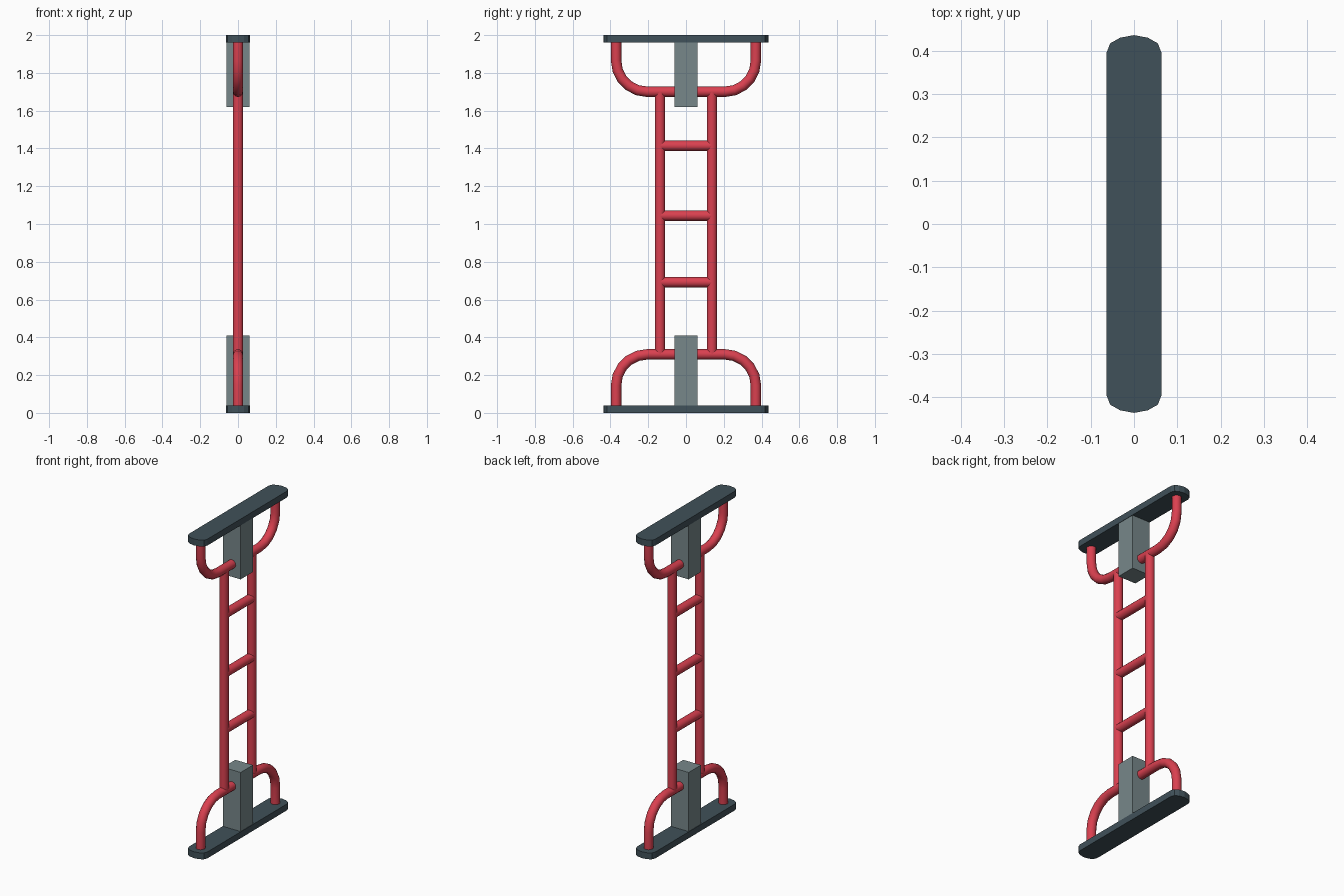
import bpy, bmesh, math
from mathutils import Vector

if "Cube" in bpy.data.objects:
    bpy.data.objects.remove(bpy.data.objects["Cube"])


def material(name, rgb):
    m = bpy.data.materials.new(name)
    m.diffuse_color = (*rgb, 1)
    m.use_nodes = True
    m.node_tree.nodes["Principled BSDF"].inputs["Base Color"].default_value = m.diffuse_color
    return m


RED = material("red_paint", (0.70, 0.052, 0.080))
DARK = material("dark_slate", (0.051, 0.082, 0.100))
GREY = material("grey_metal", (0.185, 0.245, 0.255))
R = 0.0275            # tube radius
ARM_Y, ARM_Z = 0.37, 0.31
BEND = 0.165
RAIL_Y = 0.1375


def add(name, mesh, mat):
    ob = bpy.data.objects.new(name, mesh)
    mesh.materials.clear()
    mesh.materials.append(mat)
    bpy.context.collection.objects.link(ob)
    return ob


def tube(name, pts):
    """Round tube swept along a polyline, turned into a smooth mesh."""
    cu = bpy.data.curves.new(name, 'CURVE')
    cu.dimensions = '3D'
    cu.bevel_depth = R
    cu.bevel_resolution = 4
    sp = cu.splines.new('POLY')
    sp.points.add(len(pts) - 1)
    for p, co in zip(sp.points, pts):
        p.co = (*co, 1)
    tmp = bpy.data.objects.new(name + "_path", cu)
    bpy.context.collection.objects.link(tmp)
    bpy.context.view_layer.update()
    mesh = bpy.data.meshes.new_from_object(
        tmp.evaluated_get(bpy.context.evaluated_depsgraph_get()))
    bpy.data.objects.remove(tmp)
    for f in mesh.polygons:
        f.use_smooth = True
    return add(name, mesh, RED)


def prism(name, outline, z0, z1, mat):
    """Flat outline extruded from z0 to z1."""
    bm = bmesh.new()
    face = bm.faces.new([bm.verts.new((x, y, z0)) for x, y in outline])
    ext = bmesh.ops.extrude_face_region(bm, geom=[face])
    bmesh.ops.translate(bm, vec=(0, 0, z1 - z0),
                        verts=[v for v in ext['geom'] if isinstance(v, bmesh.types.BMVert)])
    bmesh.ops.recalc_face_normals(bm, faces=bm.faces)
    mesh = bpy.data.meshes.new(name)
    bm.to_mesh(mesh)
    bm.free()
    return add(name, mesh, mat)


# Plate outline: long strip with shallow rounded ends
end = [(0.0635, 0.395), (0.055, 0.417), (0.032, 0.430), (0, 0.436)]
half = end + [(-x, y) for x, y in reversed(end[:-1])]
plate = half + [(-x, -y) for x, y in half]
block = [(-0.061, -0.061), (0.061, -0.061), (0.061, 0.061), (-0.061, 0.061)]

# End plates and centre blocks
prism("bottom_plate", plate, 0, 0.04, DARK)
prism("top_plate", plate, 1.96, 2.0, DARK)
prism("bottom_block", block, 0.04, 0.41, GREY)
prism("top_block", block, 1.62, 1.96, GREY)

# Curved arms running from each plate into its block
arm = [(ARM_Y, 0.035)]
for i in range(6):
    a = math.radians(90) * i / 5
    arm.append((ARM_Y - BEND + BEND * math.cos(a), ARM_Z - BEND + BEND * math.sin(a)))
arm.append((0.03, ARM_Z))
for end_name, top in (("bottom", False), ("top", True)):
    for side, s in (("left", -1), ("right", 1)):
        tube(f"{end_name}_{side}_arm",
             [Vector((0, s * y, 2.01 - z if top and z > 0.04 else (2 - z if top else z)))
              for y, z in arm])

# Upright rails
for side, s in (("left", -1), ("right", 1)):
    tube(f"{side}_rail", [(0, s * RAIL_Y, ARM_Z), (0, s * RAIL_Y, 1.70)])

# Rungs
for i, z in enumerate((0.692, 1.044, 1.414)):
    tube(f"rung_{i + 1}", [(0, -RAIL_Y, z), (0, RAIL_Y, z)])
